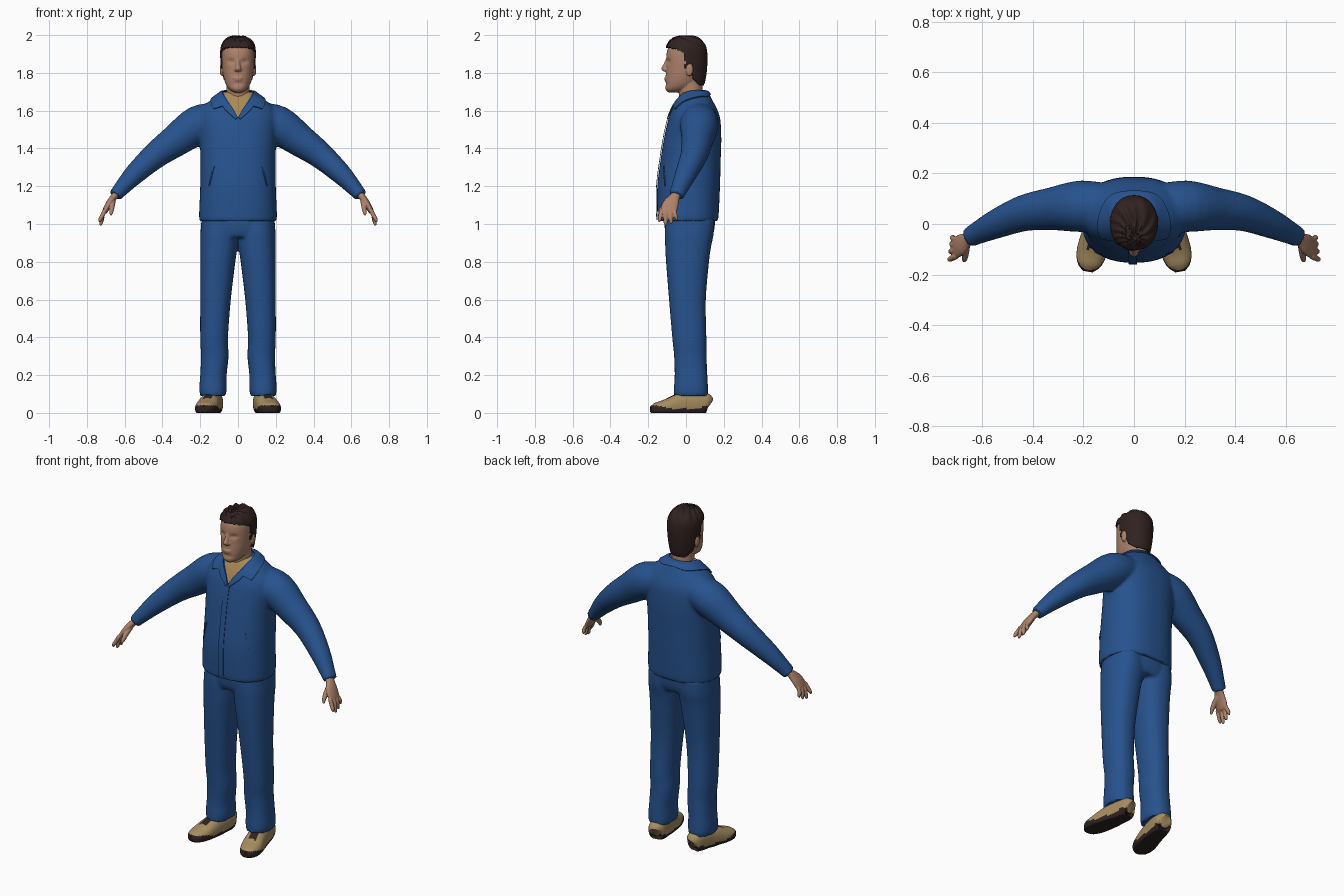
import bpy, bmesh, math
from mathutils import Vector

if "Cube" in bpy.data.objects:
    bpy.data.objects.remove(bpy.data.objects["Cube"])

X, Y, Z = Vector((1, 0, 0)), Vector((0, 1, 0)), Vector((0, 0, 1))


def material(name, rgb):
    m = bpy.data.materials.new(name)
    m.diffuse_color = (*rgb, 1)
    m.use_nodes = True
    m.node_tree.nodes["Principled BSDF"].inputs["Base Color"].default_value = m.diffuse_color
    return m


BLUE = material("work blue", (0.02, 0.085, 0.27))
SKIN = material("skin", (0.42, 0.225, 0.145))
HAIR = material("dark brown hair", (0.03, 0.016, 0.014))
TAN = material("tan leather", (0.38, 0.265, 0.12))
SOLE = material("dark sole", (0.028, 0.016, 0.016))
SHIRT = material("tan shirt", (0.4, 0.25, 0.09))


def spline(rows, k):
    """Catmull-Rom refinement of rows of numbers."""
    out = []
    for i in range(len(rows) - 1):
        a, b, c, d = rows[max(i - 1, 0)], rows[i], rows[i + 1], rows[min(i + 2, len(rows) - 1)]
        for s in range(k):
            t = s / k
            out.append([0.5 * (2 * q + (r - p) * t + (2 * p - 5 * q + 4 * r - w) * t * t
                               + (3 * q - p - 3 * r + w) * t ** 3) for p, q, r, w in zip(a, b, c, d)])
    return out + [list(rows[-1])]


def loft(bm, rows, n=24, k=4, axis=None, ref=Y, p=2.0, mirror=False):
    """Closed tube; rows are x, y, z, radius along ref, radius across."""
    rows = spline(rows, k)
    pw = lambda c: math.copysign(abs(c) ** (2 / p), c)
    for side in (1, -1) if mirror else (1,):
        rings = []
        for i, r in enumerate(rows):
            ahead, behind = rows[min(i + 1, len(rows) - 1)], rows[max(i - 1, 0)]
            t = axis or (Vector(ahead[:3]) - Vector(behind[:3])).normalized()
            u = (ref - t * ref.dot(t)).normalized()
            v = t.cross(u)
            ring = []
            for j in range(n):
                a = math.tau * j / n
                co = Vector(r[:3]) + u * r[3] * pw(math.cos(a)) + v * r[4] * pw(math.sin(a))
                co.x *= side
                ring.append(bm.verts.new(co))
            rings.append(ring)
        for a, b in zip(rings, rings[1:]):
            for j in range(n):
                bm.faces.new((a[j], a[(j + 1) % n], b[(j + 1) % n], b[j]))
        bm.faces.new(rings[0])
        bm.faces.new(rings[-1])


def profile(rows):
    """Rows of z, front y, back y, half width into loft rows."""
    return [(0, (f + b) / 2, z, (b - f) / 2, w) for z, f, b, w in rows]


def ball(bm, centre, size, mirror=False):
    for side in (1, -1) if mirror else (1,):
        for v in bmesh.ops.create_uvsphere(bm, u_segments=20, v_segments=14, radius=1)["verts"]:
            v.co = Vector((side * centre[0] + v.co.x * size[0],
                           centre[1] + v.co.y * size[1], centre[2] + v.co.z * size[2]))


def finish(name, bm, mats, voxel=0, smooth=0, angle=40, mods=()):
    bmesh.ops.recalc_face_normals(bm, faces=bm.faces)
    me = bpy.data.meshes.new(name)
    bm.to_mesh(me)
    bm.free()
    ob = bpy.data.objects.new(name, me)
    bpy.context.collection.objects.link(ob)
    for m in mats:
        me.materials.append(m)
    steps = list(mods)
    if voxel:
        steps.append(("REMESH", dict(mode='VOXEL', voxel_size=voxel)))
    if smooth:
        steps.append(("SMOOTH", dict(factor=0.5, iterations=smooth)))
    bpy.ops.object.select_all(action='DESELECT')
    ob.select_set(True)
    bpy.context.view_layer.objects.active = ob
    for kind, props in steps:
        mod = ob.modifiers.new(kind.title(), kind)
        for key, val in props.items():
            setattr(mod, key, val)
        bpy.ops.object.modifier_apply(modifier=mod.name)
    bpy.ops.object.shade_smooth_by_angle(angle=math.radians(angle))
    return ob


# Jacket: torso and sleeves fused
bm = bmesh.new()
loft(bm, profile([(1.015, -.148, .168, .203), (1.05, -.152, .173, .206), (1.2, -.152, .18, .2),
                  (1.35, -.133, .184, .199), (1.45, -.117, .187, .203), (1.55, -.095, .182, .212),
                  (1.6, -.077, .168, .2), (1.64, -.058, .148, .165), (1.68, -.035, .127, .11),
                  (1.70, -.02, .115, .085)]), n=48, axis=Z, p=2.35)
loft(bm, [(.1, .07, 1.56, .09, .085), (.21, .07, 1.525, .102, .102), (.325, .06, 1.445, .085, .087),
          (.435, .043, 1.365, .072, .071), (.545, .0, 1.266, .058, .056),
          (.62, -.036, 1.185, .045, .041), (.65, -.052, 1.15, .041, .035)], mirror=True)
jacket = finish("jacket", bm, [BLUE, SHIRT], voxel=0.009, smooth=4)

# Shirt showing in the open neck, cut crisply into the jacket front
bm = bmesh.new()
bm.from_mesh(jacket.data)
for s in (1, -1):
    bmesh.ops.bisect_plane(bm, geom=bm.verts[:] + bm.edges[:] + bm.faces[:], dist=1e-5,
                           plane_co=(0, 0, 1.565), plane_no=(s, 0, -.6))
for f in bm.faces:
    c = f.calc_center_median()
    if c.y < .03 and abs(c.x) < (c.z - 1.565) * .6:
        f.material_index = 1
bm.to_mesh(jacket.data)
bm.free()


def cloth(name, edge_a, edge_b, mirror, thick=.007, k=6, across=6):
    """Cloth strip between two edges, laid on the jacket."""
    bm = bmesh.new()
    a, b = spline(edge_a, k), spline(edge_b, k)
    for s in (1, -1) if mirror else (1,):
        grid = []
        for p, q in zip(a, b):
            row = [Vector(p).lerp(Vector(q), i / across) for i in range(across + 1)]
            grid.append([bm.verts.new((s * v.x, v.y, v.z)) for v in row])
        for r, t in zip(grid, grid[1:]):
            for i in range(across):
                bm.faces.new((r[i], r[i + 1], t[i + 1], t[i]))
    bmesh.ops.remove_doubles(bm, verts=bm.verts, dist=1e-4)
    return finish(name, bm, [BLUE], mods=[
        ("SHRINKWRAP", dict(target=jacket, wrap_mode='OUTSIDE_SURFACE', offset=.005)),
        ("SOLIDIFY", dict(thickness=thick, offset=0))])


# Collar, front placket and slanted pocket welts
cloth("collar",
      [(0, .088, 1.735), (.055, .075, 1.73), (.083, .025, 1.712), (.073, -.03, 1.675), (.045, -.07, 1.635)],
      [(0, .137, 1.69), (.085, .128, 1.685), (.13, .05, 1.665), (.142, -.035, 1.635), (.13, -.06, 1.61)], True)
cloth("lapel", [(.045, -.07, 1.64), (.022, -.085, 1.605), (.002, -.1, 1.565)],
      [(.088, -.065, 1.635), (.062, -.085, 1.6), (.012, -.1, 1.555)], True)
cloth("placket", [(-.022, -.11, 1.555), (-.022, -.16, 1.3), (-.022, -.16, 1.02)],
      [(.012, -.11, 1.555), (.012, -.16, 1.3), (.012, -.16, 1.02)], False, .003, 12)
cloth("pocket_welt", [(.135, -.14, 1.31), (.165, -.13, 1.2)],
      [(.145, -.14, 1.313), (.175, -.13, 1.203)], True, .003, 6, 2)

# Trousers: pelvis and two legs fused
bm = bmesh.new()
loft(bm, profile([(.93, -.1, .135, .17), (.97, -.112, .15, .195), (1.04, -.115, .155, .192)]),
     n=40, axis=Z, p=2.4)
legs = [(1.03, -.11, .15, .0, .192), (.95, -.113, .147, -.002, .199), (.88, -.11, .133, .003, .2),
        (.8, -.106, .122, .014, .2), (.6, -.09, .105, .038, .2), (.4, -.073, .108, .053, .2),
        (.3, -.063, .109, .05, .196), (.2, -.06, .113, .06, .2), (.13, -.064, .117, .06, .205),
        (.09, -.064, .117, .065, .2)]
loft(bm, [((i + o) / 2, (f + b) / 2, z, (b - f) / 2, (o - i) / 2) for z, f, b, i, o in legs],
     n=32, axis=Z, p=2.3, mirror=True)
finish("trousers", bm, [BLUE], voxel=0.009, smooth=3)

# Shoes: tan uppers, dark soles with toe guard, dark laces
bm = bmesh.new()
shoe = [(.122, .12, .045, .03, .025), (.125, .108, .05, .055, .045), (.131, .06, .05, .07, .051),
        (.14, .01, .045, .068, .053), (.152, -.05, .035, .062, .058), (.167, -.11, .025, .045, .06),
        (.178, -.16, .02, .034, .047), (.183, -.188, .02, .016, .02)]
loft(bm, shoe, n=40, k=6, ref=Z, p=2.4, mirror=True)
bmesh.ops.recalc_face_normals(bm, faces=bm.faces)
for v in bm.verts:
    v.co.z = max(v.co.z, 0)
for f in bm.faces:
    c = f.calc_center_median()
    lateral = abs(c.x) - (.143 - .2 * c.y)
    guard = .022 + .018 * max(0, min(1, (-c.y - .09) / .06)) + .012 * (c.y > .08)
    laces = -.1 < c.y < -.03 and abs(lateral) < .022 and c.z > .05
    f.material_index = 1 if c.z < guard or laces else 0
finish("shoes", bm, [TAN, SOLE], angle=50)

# Hands: palm, four fingers and a thumb
bm = bmesh.new()
loft(bm, [(.632, -.045, 1.17, .026, .02), (.657, -.06, 1.143, .028, .019), (.682, -.08, 1.108, .042, .018),
          (.702, -.092, 1.072, .043, .015), (.708, -.094, 1.06, .036, .01)], mirror=True)
for i, (dy, tip) in enumerate([(-.034, 1.01), (-.011, .992), (.011, 1.0), (.032, 1.018)]):
    y, r = -.094 + dy, .0115 - .001 * (i == 3)
    x = .733 - .004 * i
    loft(bm, [(.703, y, 1.075, r, r), (.718, y + dy * .2, 1.045, r, r),
              (x - .004, y + dy * .35, tip + .015, r * .9, r * .9),
              (x, y + dy * .4, tip, r * .4, r * .4)], n=12, mirror=True)
loft(bm, [(.662, -.075, 1.125, .017, .015), (.665, -.112, 1.095, .015, .013),
          (.67, -.138, 1.066, .012, .011), (.674, -.147, 1.045, .005, .005)], n=12, mirror=True)
finish("hands", bm, [SKIN], voxel=.004, smooth=2)

# Head: skull, neck, ears, nose and lips fused, with eye sockets pressed in
bm = bmesh.new()
skull = [(1.697, -.095, -.03, .022), (1.712, -.108, .01, .046), (1.74, -.11, .055, .065),
         (1.78, -.108, .085, .077), (1.82, -.105, .098, .083), (1.87, -.105, .102, .086),
         (1.92, -.099, .097, .084), (1.96, -.078, .08, .066), (1.982, -.04, .05, .035)]
loft(bm, profile(skull), n=64, k=6, axis=Z, p=2.15)
for v in bm.verts:
    if v.co.y < 0:
        for s in (1, -1):
            d = ((v.co.x - s * .035) / .02) ** 2 + ((v.co.z - 1.86) / .013) ** 2
            v.co.y += .011 * math.exp(-d)
        v.co.y += .005 * math.exp(-(v.co.x / .04) ** 2 - ((v.co.z - 1.742) / .01) ** 2)
loft(bm, profile([(1.6, -.03, .095, .066), (1.68, -.038, .09, .062), (1.76, -.04, .085, .06)]), axis=Z)
loft(bm, [(0, -.098, 1.875, .008, .008), (0, -.108, 1.845, .012, .011), (0, -.116, 1.822, .015, .016),
          (0, -.11, 1.808, .01, .014)], axis=-Z, n=16)
ball(bm, (.011, -.108, 1.817), (.009, .011, .008), True)
ball(bm, (0, -.106, 1.772), (.026, .009, .006))
ball(bm, (0, -.105, 1.762), (.022, .009, .006))
ball(bm, (.086, .018, 1.817), (.011, .02, .034), True)
finish("head", bm, [SKIN], voxel=.0045, smooth=2)

# Hair: shell around the skull, trimmed to the hairline and ruffled
bm = bmesh.new()
loft(bm, profile([(1.72, -.03, .088, .062), (1.75, -.06, .1, .073), (1.79, -.1, .108, .084),
                  (1.83, -.11, .112, .09), (1.88, -.112, .114, .094), (1.92, -.108, .111, .094),
                  (1.95, -.1, .102, .087), (1.975, -.08, .082, .068), (1.99, -.05, .052, .042),
                  (1.994, -.01, .015, .01)]), n=72, k=6, axis=Z, p=2.15)


def hairline(y, x):
    if y < -.005:
        return 1.937 - .35 * max(0, y + .09)
    if y < .022:
        return 1.82
    return 1.845 if y < .036 else 1.735 + max(0, .075 - y) * .9


bmesh.ops.delete(bm, geom=[f for f in bm.faces if f.calc_center_median().z
                           < hairline(f.calc_center_median().y, f.calc_center_median().x)], context='FACES')
for v in bm.verts:
    a = math.atan2(v.co.x, v.co.y + .06)
    lift = max(0, min(1, (v.co.z - 1.9) / .06))
    v.co.z += .005 * lift * math.sin(15 * a + 40 * v.co.y)
    v.co.y += .003 * lift * math.sin(90 * v.co.x)
finish("hair", bm, [HAIR], angle=60, mods=[("SOLIDIFY", dict(thickness=.012, offset=-1))])
